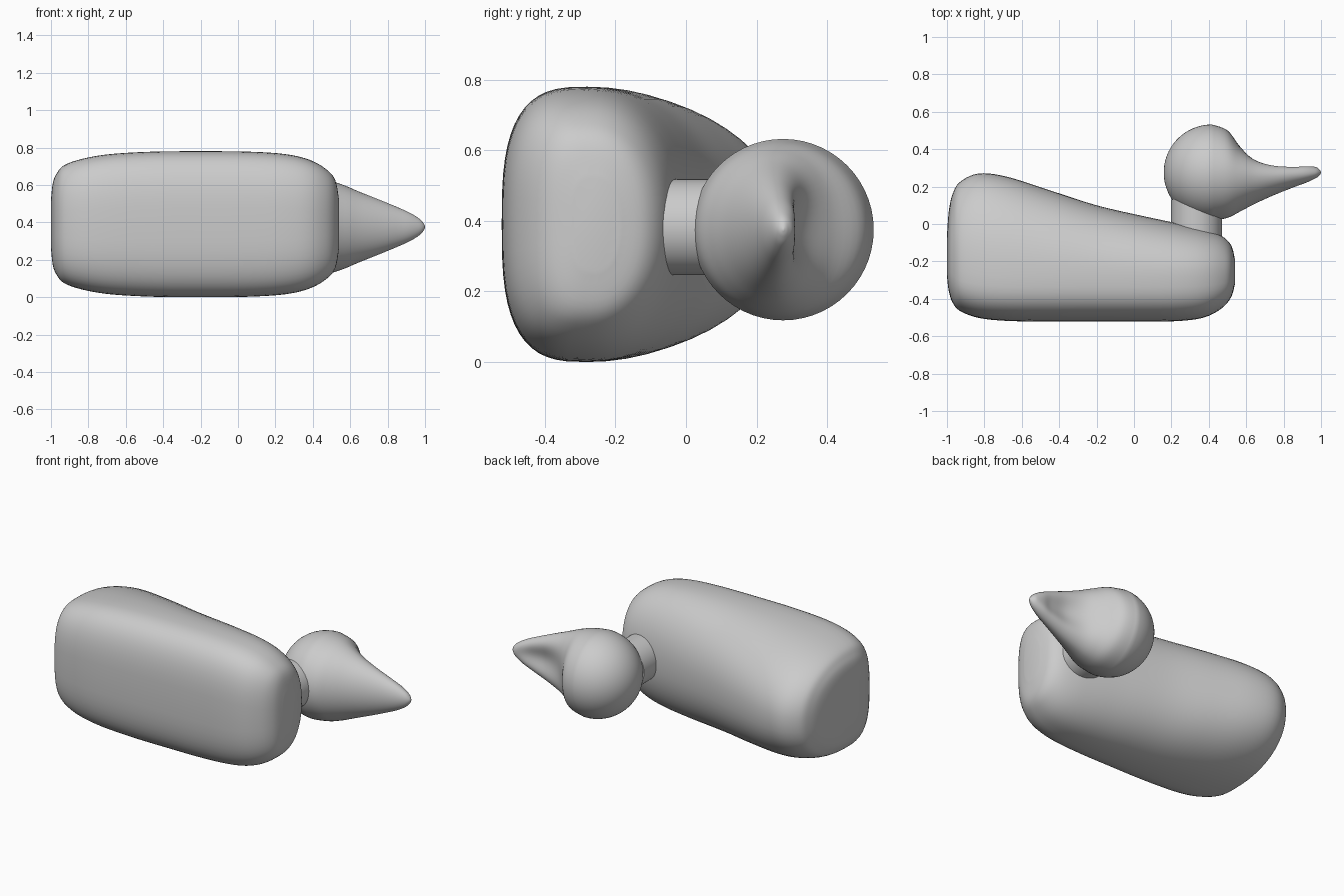
import bpy
import bmesh
from math import sin, cos, pi, sqrt
from mathutils import Matrix, Vector

if "Cube" in bpy.data.objects:
    bpy.data.objects.remove(bpy.data.objects["Cube"])

# One plain grey for the whole model
grey = bpy.data.materials.new("plain grey")
grey.use_nodes = True
grey.diffuse_color = (0.6, 0.6, 0.6, 1)
grey.node_tree.nodes["Principled BSDF"].inputs["Base Color"].default_value = (0.6, 0.6, 0.6, 1)


def finish(name, bm):
    bmesh.ops.recalc_face_normals(bm, faces=bm.faces)
    mesh = bpy.data.meshes.new(name)
    bm.to_mesh(mesh)
    bm.free()
    mesh.materials.append(grey)
    obj = bpy.data.objects.new(name, mesh)
    bpy.context.collection.objects.link(obj)
    bpy.ops.object.select_all(action="DESELECT")
    obj.select_set(True)
    bpy.context.view_layer.objects.active = obj
    bpy.ops.object.shade_smooth_by_angle(angle=pi / 4)
    return obj


def refine(stations, steps=5):
    """Smooth curve through the stations."""
    pts = [Vector(s) for s in stations]
    out = []
    for i in range(len(pts) - 1):
        a, b, c, d = pts[max(i - 1, 0)], pts[i], pts[i + 1], pts[min(i + 2, len(pts) - 1)]
        for k in range(steps):
            t = k / steps
            out.append(b + (c - a) * (t / 2) + (a * 2 - b * 5 + c * 4 - d) * (t * t / 2)
                       + (b * 3 - a - c * 3 + d) * (t ** 3 / 2))
    return out + [pts[-1]]


def loft(name, stations, z_mid, n_top, n_low, sides=56):
    """Rings along x: station = x, low y, middle y, top y, half width, dip on top."""
    bm = bmesh.new()
    rings = []
    for x, low, mid, top, width, dip in stations:
        ring = []
        for k in range(sides):
            a = 2 * pi * k / sides
            c, s = cos(a), sin(a)
            n = n_top if s > 0 else n_low
            z = width * abs(c) ** (2 / n) * (1 if c > 0 else -1)
            if s > 0:
                y = mid + (top - mid) * s ** (2 / n) - dip * s ** 6
            else:
                y = mid - (mid - low) * (-s) ** (2 / n)
            ring.append(bm.verts.new((x, y, z_mid + z)))
        rings.append(ring)
    for a, b in zip(rings, rings[1:]):
        for k in range(sides):
            j = (k + 1) % sides
            bm.faces.new((a[k], a[j], b[j], b[k]))
    # Close both ends
    for ring in (rings[0], rings[-1]):
        bm.faces.new(ring)
    return finish(name, bm)


# Body: a soft box, tall at the tail and low at the chest
body = [
    (-1.0, -.28, -.18, -.06, .13, 0),
    (-.99, -.36, -.2, .07, .22, 0),
    (-.97, -.42, -.22, .16, .27, 0),
    (-.93, -.465, -.25, .225, .315, 0),
    (-.83, -.502, -.27, .27, .35, 0),
    (-.68, -.518, -.28, .253, .375, 0),
    (-.45, -.522, -.28, .18, .388, 0),
    (-.2, -.522, -.28, .1, .39, 0),
    (.05, -.522, -.28, .042, .388, 0),
    (.25, -.518, -.28, 0, .375, 0),
    (.38, -.498, -.28, -.03, .345, 0),
    (.47, -.45, -.28, -.065, .295, 0),
    (.52, -.39, -.27, -.115, .235, 0),
    (.54, -.32, -.26, -.19, .13, 0),
]
loft("body", refine(body), .39, 2.2, 3)

# Head: half a ball, drawn out into a wide beak with a scooped top
R, HX, HY = .257, .416, .275
head = []
for i in range(1, 25):
    a = i / 24 * pi / 2
    r = R * sin(a)
    head.append((HX - R * cos(a), HY - r, HY, HY + r, r, 0))
beak = [
    head[-1],
    (.5, .033, .272, .5, .245, 0),
    (.57, .068, .262, .425, .222, .015),
    (.65, .11, .255, .37, .188, .035),
    (.75, .155, .255, .34, .148, .045),
    (.85, .195, .262, .326, .107, .03),
    (.92, .221, .267, .32, .075, .012),
    (.97, .244, .272, .305, .044, 0),
    (.992, .26, .276, .29, .02, 0),
    (1.0, .274, .276, .278, .003, 0),
]
loft("head_and_beak", head[:-1] + refine(beak), .375, 2, 2)

# Neck: a short cylinder between chest and head
bm = bmesh.new()
place = Matrix.Translation((.334, -.01, .382)) @ Matrix.Rotation(pi / 2, 4, "X")
bmesh.ops.create_cone(bm, cap_ends=True, segments=48, radius1=.136, radius2=.136,
                      depth=.28, matrix=place)
finish("neck", bm)
